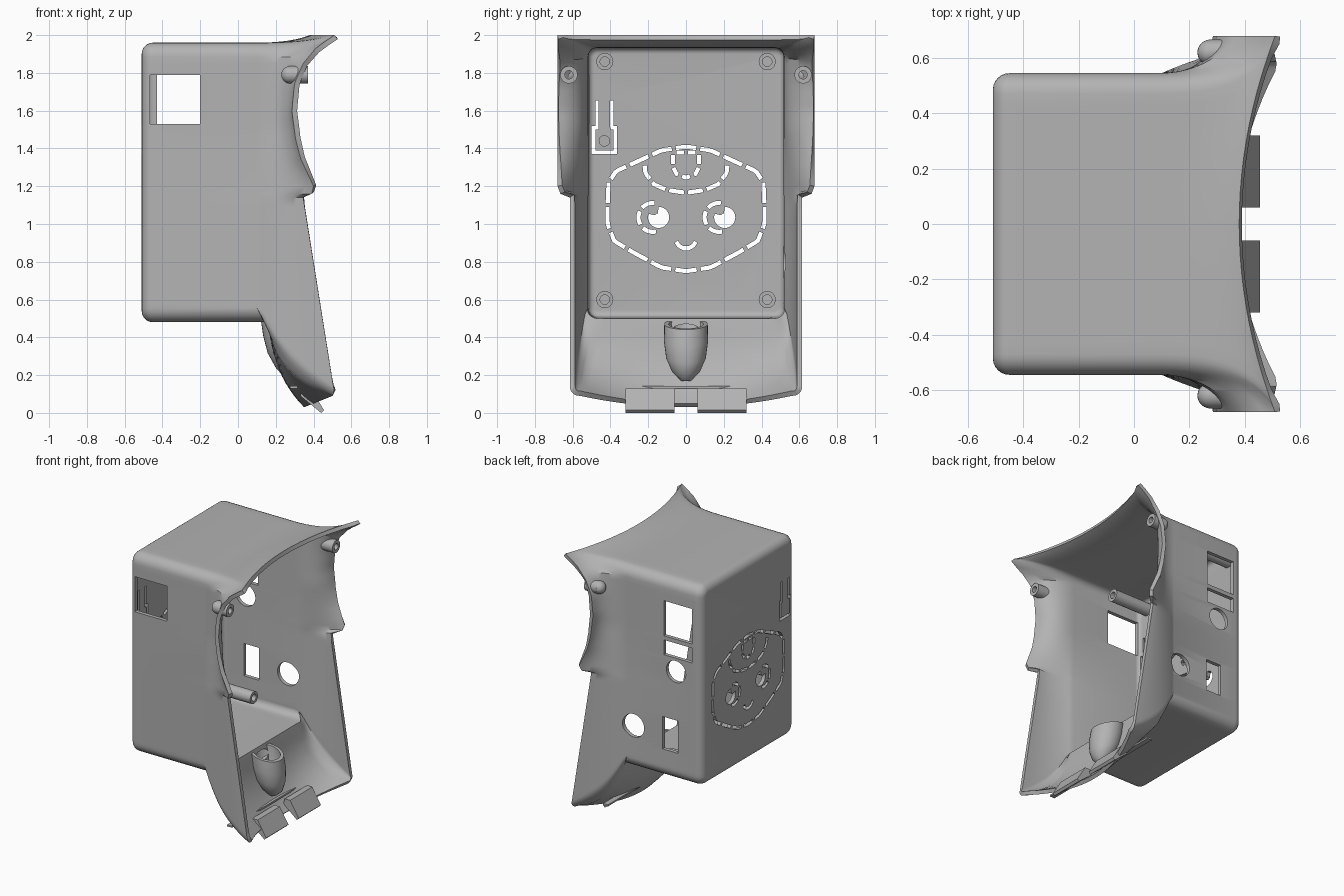
import bpy, bmesh, math
from mathutils import Vector

cube = bpy.data.objects.get("Cube")
if cube:
    bpy.data.objects.remove(cube, do_unlink=True)

grey = bpy.data.materials.new("plain grey")
grey.use_nodes = True
GREY = (0.45, 0.45, 0.45, 1)
grey.diffuse_color = GREY
grey.node_tree.nodes["Principled BSDF"].inputs["Base Color"].default_value = GREY


def finish(name, bm, smooth=True):
    me = bpy.data.meshes.new(name)
    bm.to_mesh(me)
    bm.free()
    me.materials.append(grey)
    ob = bpy.data.objects.new(name, me)
    bpy.context.collection.objects.link(ob)
    bpy.ops.object.select_all(action="DESELECT")
    ob.select_set(True)
    bpy.context.view_layer.objects.active = ob
    if smooth:
        bpy.ops.object.shade_smooth_by_angle(angle=math.radians(35))
    return ob


def bridge(bm, a, b):
    n = len(a)
    for i in range(n):
        bm.faces.new((a[i], a[(i + 1) % n], b[(i + 1) % n], b[i]))


def loft(bm, rings, closed=False):
    vs = [[bm.verts.new(p) for p in ring] for ring in rings]
    for a, b in zip(vs, vs[1:]):
        bridge(bm, a, b)
    if closed:
        bridge(bm, vs[-1], vs[0])
    return vs


def prism(bm, outline, axis, lo, hi):
    """Solid made by sweeping a 2D outline along x or y."""
    def put(p, d):
        return (d, p[0], p[1]) if axis == "x" else (p[0], d, p[1])
    a, b = loft(bm, [[put(p, d) for p in outline] for d in (lo, hi)])
    bm.faces.new(a)
    bm.faces.new(b)


def rect(a0, a1, b0, b1):
    return [(a0, b0), (a1, b0), (a1, b1), (a0, b1)]


def circle(a, b, r, n=32):
    return [(a + r * math.cos(2 * math.pi * i / n), b + r * math.sin(2 * math.pi * i / n))
            for i in range(n)]


def lerp_table(table, z):
    for (z0, x0), (z1, x1) in zip(table, table[1:]):
        if z0 >= z >= z1:
            return x0 + (x1 - x0) * (z0 - z) / (z0 - z1)
    return table[-1][1]


# Housing: each half-outline entry is (box core, box normal, start x, control, front)
R, CY, ZLO, ZHI = 0.075, 0.47, 0.555, 1.885
EDGE = [(2, .51), (1.94, .42), (1.85, .345), (1.75, .3), (1.6, .285),
        (1.45, .305), (1.35, .33), (1.2, .4)]
half = []


def add(core, ang, x0, ctrl, front):
    n = (math.cos(ang), math.sin(ang))
    half.append((core, n, x0, Vector(ctrl), Vector(front)))


def top_x(y):
    return 0.38 + 0.13 * (y / 0.68) ** 2


for i in range(11):                                   # top edge
    f = i / 10
    y = 0.6 * f
    add((CY * f, ZHI), math.pi / 2, .1, (top_x(y) - .1, CY * f, 1.96), (top_x(y), y, 2))
for i, (y, z) in enumerate([(.63, 2), (.66, 2), (.68, 2), (.68, 1.97), (.68, 1.93)]):
    a = math.pi / 2 * (1 - (i + 1) / 6)               # top corner
    x = min(top_x(y), lerp_table(EDGE, z))
    add((CY, ZHI), a, .1, (x - .1 + i * .01, CY + R * math.cos(a), ZHI + R * math.sin(a)),
        (x, y, z))
for i in range(20):                                   # flared side
    z = 1.885 - i * (1.885 - 1.2) / 19
    x = lerp_table(EDGE, z)
    k = min(1, max(0, (1.5 - z) / 0.3))
    add((CY, z), 0, .1, (min(.27, x - .01), .55 + .05 * k, z), (x, .68, z))
add((CY, 1.16), 0, .1, (.26, .605, 1.16), (.39, .665, 1.16))
for i in range(22):                                   # skirt side
    z = 1.14 - i / 21
    zb = z if z > .9 else ZLO + (z - .14) * (.9 - ZLO) / .76
    add((CY, zb), 0, .1, (.25, .612, .45 * zb + .55 * z), (.345 + (1.14 - z) * .16, .615, z))
for i in range(1, 6):                                 # bottom corner
    a = -math.pi / 2 * i / 6
    y, z = .565 + .05 * math.cos(a), .14 + .05 * math.sin(a)
    f = i / 6
    add((CY, ZLO), a, .1 + .06 * f, (.25 - .07 * f, y, .32 - .1 * f), (.51 - .01 * f, y, z))
for i in range(13):                                   # bottom edge
    f = 1 - i / 12
    y = .56 * f
    add((CY * f, ZLO), -math.pi / 2, .16, (.18, y, .2), (.35 + .15 * f * f, y, .03 + .06 * f * f))


def full(points):
    return points + [Vector((p.x, -p.y, p.z)) for p in reversed(points[1:-1])]


def box_point(h, x, inset):
    (cy, cz), n, r = h[0], h[1], R - inset
    return Vector((x, cy + n[0] * r, cz + n[1] * r))


rings = []
for i in range(7):
    a = math.pi / 2 * i / 6
    rings.append(full([box_point(h, -.45 - .06 * math.cos(a), .06 * (1 - math.sin(a)))
                       for h in half]))
for i in range(13):
    t = i / 12
    rings.append(full([box_point(h, h[2], 0) * (1 - t) ** 2 + h[3] * 2 * t * (1 - t)
                       + h[4] * t * t for h in half]))
bm = bmesh.new()
vs = loft(bm, rings)
cap = bm.faces.new(vs[0])
bmesh.ops.recalc_face_normals(bm, faces=bm.faces)
if cap.normal.x > 0:
    bmesh.ops.reverse_faces(bm, faces=bm.faces)
housing = finish("housing_shell", bm, smooth=False)
mod = housing.modifiers.new("wall", "SOLIDIFY")
mod.thickness, mod.offset = 0.028, -1
bpy.ops.object.modifier_apply(modifier="wall")

# Cutters: side ports, cable hole and the pierced face drawing
cut = bmesh.new()
prism(cut, rect(-.465, -.2, 1.53, 1.79), "y", -.7, -.4)
for r in (rect(-.43, -.2, 1.53, 1.79), rect(-.43, -.2, 1.39, 1.5),
          rect(-.315, -.19, .69, .93), circle(-.3, 1.29, .08), circle(.046, .8, .085)):
    prism(cut, r, "y", .4, .7)
prism(cut, [(2 * y, z + .43) for y, z in circle(0, 0, .04)], "x", .06, .3)
BACK = ("x", -.6, -.4)


def strip(path, w=.022):
    left, right = [], []
    for i, p in enumerate(path):
        d = (path[min(i + 1, len(path) - 1)] - path[max(i - 1, 0)]).normalized()
        n = Vector((-d.y, d.x)) * w / 2
        left.append(p + n)
        right.append(p - n)
    prism(cut, left + right[::-1], *BACK)


def dashes(points, count, gap=.022):
    pts = [Vector(p) for p in points]
    lens = [(b - a).length for a, b in zip(pts, pts[1:])]

    def at(s):
        for a, b, l in zip(pts, pts[1:], lens):
            if s <= l:
                return a.lerp(b, s / l)
            s -= l
        return pts[-1]
    step = sum(lens) / count
    for i in range(count):
        s0, s1 = i * step + gap / 2, (i + 1) * step - gap / 2
        strip([at(s0 + (s1 - s0) * j / 5) for j in range(6)])


def mirrored(pts):
    return pts + [(-y, z) for y, z in reversed(pts[:-1])]


def arc(cy, cz, r, a0, a1, n=20):
    return [(cy + r * math.cos(math.radians(a0 + (a1 - a0) * i / n)),
             cz + r * math.sin(math.radians(a0 + (a1 - a0) * i / n))) for i in range(n + 1)]


dashes(mirrored([(-.415, 1.1), (-.41, 1.22), (-.37, 1.28), (-.26, 1.33), (-.13, 1.39),
                 (0, 1.41)]), 9)
dashes(mirrored([(-.415, 1.1), (-.415, 1), (-.38, .91), (-.28, .85), (-.13, .77), (0, .75)]), 9)
dashes(mirrored([(-.22, 1.32), (-.215, 1.27), (-.17, 1.21), (-.1, 1.18), (0, 1.165)]), 6)
dashes(mirrored([(-.068, 1.375), (-.068, 1.3), (-.05, 1.265), (0, 1.245)]), 5)
dashes([(-.06, 1.378), (.06, 1.378)], 2)
dashes(arc(0, .925, .055, 200, 340), 1, 0)
for y in (-.175, .175):                               # eyes
    dashes(arc(y, 1.035, .077, 75, 290), 3)
    prism(cut, [(y + .03 + r * math.cos(a), 1.035 + r * math.sin(a)) for a, r in
                ((math.tau * i / 36, .022 if 9 < i < 16 else .056) for i in range(36))], *BACK)
for r in (rect(-.48, -.462, 1.51, 1.655), rect(-.402, -.384, 1.51, 1.655),
          rect(-.5, -.48, 1.37, 1.52), rect(-.384, -.364, 1.37, 1.52),
          rect(-.49, -.374, 1.371, 1.39), rect(-.49, -.464, 1.5, 1.519),
          rect(-.4, -.374, 1.5, 1.519)):              # spring button slot
    prism(cut, r, *BACK)
bmesh.ops.recalc_face_normals(cut, faces=cut.faces)
cutter = finish("opening_cutter", cut, smooth=False)
cutter.hide_render = True
bpy.context.view_layer.objects.active = housing
mod = housing.modifiers.new("openings", "BOOLEAN")
mod.operation, mod.solver, mod.object, mod.use_self = "DIFFERENCE", "EXACT", cutter, True
bpy.ops.object.modifier_apply(modifier="openings")
bpy.data.objects.remove(cutter, do_unlink=True)
housing.select_set(True)
bpy.ops.object.shade_smooth_by_angle(angle=math.radians(35))


def rings_part(name, rings):
    bm = bmesh.new()
    loft(bm, rings, closed=True)
    bmesh.ops.recalc_face_normals(bm, faces=bm.faces)
    return finish(name, bm)


def tube(name, x0, x1, y, z, ro, ri):
    rings_part(name, [[(x, *p) for p in circle(y, z, r)]
                      for x, r in ((x0, ro), (x1, ro), (x1, ri), (x0, ri))])


# Screw posts, flange bosses and latch tabs
for side, s in (("right", -1), ("left", 1)):
    for level, z in (("lower", .6), ("upper", 1.86)):
        tube(f"{level}_{side}_post", -.49, -.17, s * .43, z, .045, .025)
    tube(f"{side}_flange_boss", .27, .37, s * .62, 1.79, .046, .022)
    bm = bmesh.new()
    bmesh.ops.create_uvsphere(bm, u_segments=24, v_segments=12, radius=.046)
    bmesh.ops.translate(bm, verts=bm.verts, vec=(.275, s * .62, 1.79))
    finish(f"{side}_boss_dome", bm)
    bm = bmesh.new()
    prism(bm, [(.34, .13), (.385, .13), (.455, .015), (.44, 0), (.33, .09)], "y",
          *sorted((s * .06, s * .32)))
    bmesh.ops.recalc_face_normals(bm, faces=bm.faces)
    finish(f"{side}_latch_tab", bm, smooth=False)

# Button stud, floor rib and cable cup
bm = bmesh.new()
prism(bm, circle(-.432, 1.44, .03), "x", -.49, -.46)
bmesh.ops.recalc_face_normals(bm, faces=bm.faces)
finish("button_stud", bm)
bm = bmesh.new()
prism(bm, rect(.275, .315, .13, .142), "y", -.52, .52)
bmesh.ops.recalc_face_normals(bm, faces=bm.faces)
finish("floor_rib", bm, smooth=False)
cup = [(.235, .47, .115), (.25, .38, .117), (.262, .29, .105), (.275, .22, .075), (.28, .175, .03),
       (.275, .23, .03), (.26, .3, .075), (.25, .38, .09), (.235, .47, .092)]
rings_part("cable_cup", [[(x, y, z - .25 * (x - cx)) for x, y in circle(cx, 0, r)]
                         for cx, z, r in cup])
